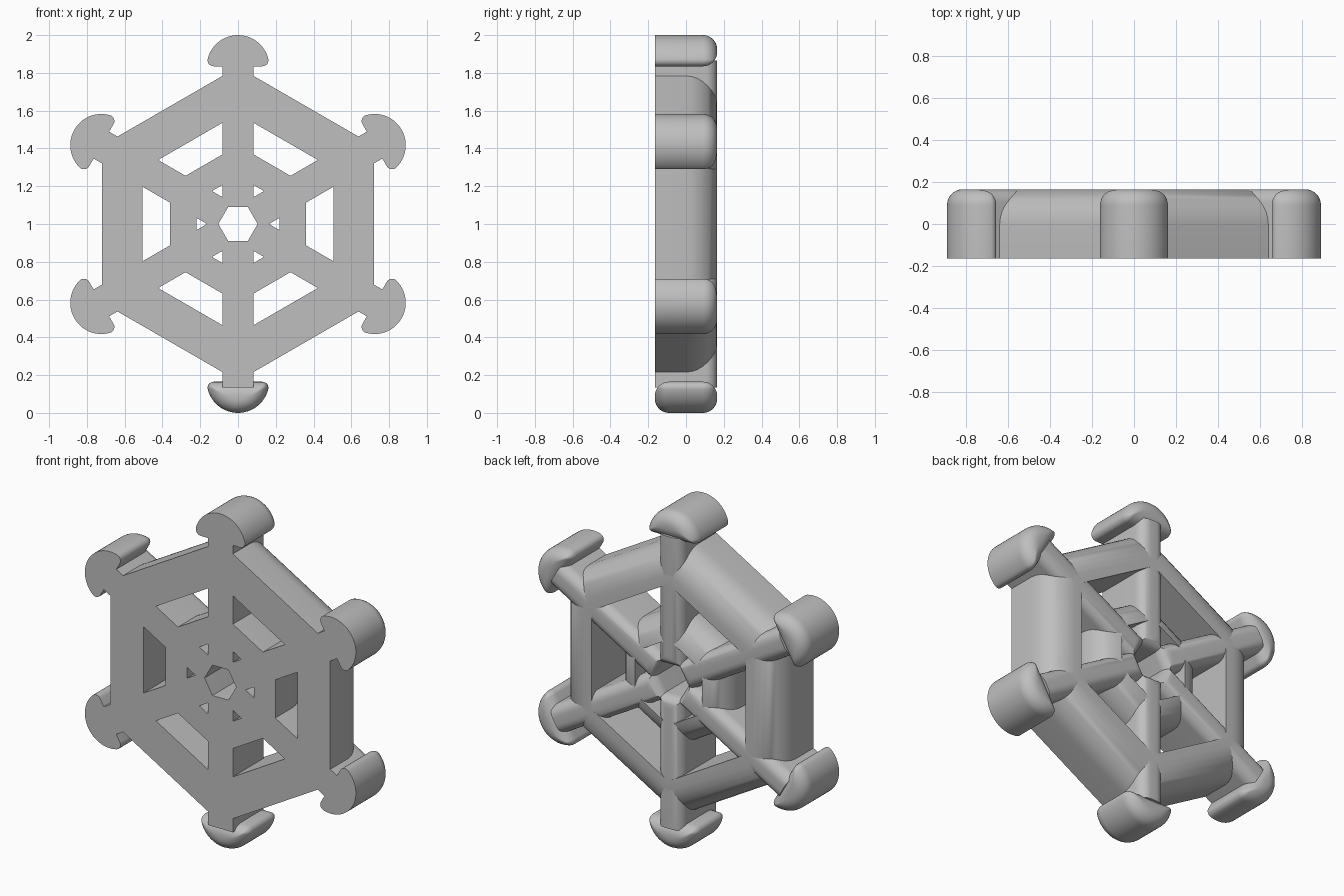
import bpy, bmesh
from math import sin, cos, pi, sqrt, asin, radians

cube = bpy.data.objects.get("Cube")
if cube:
    bpy.data.objects.remove(cube, do_unlink=True)

HALF = 0.165        # half of the depth
CENTRE_Z = 1.0
ANGLES = [radians(30 + 60 * k) for k in range(6)]
STEPS = 8

grey = bpy.data.materials.new("plain_grey")
grey.use_nodes = True
colour = (0.52, 0.52, 0.52, 1)
grey.diffuse_color = colour
grey.node_tree.nodes["Principled BSDF"].inputs["Base Color"].default_value = colour


def finish(name, bm):
    bmesh.ops.recalc_face_normals(bm, faces=bm.faces)
    mesh = bpy.data.meshes.new(name)
    bm.to_mesh(mesh)
    bm.free()
    mesh.materials.append(grey)
    ob = bpy.data.objects.new(name, mesh)
    bpy.context.scene.collection.objects.link(ob)
    bpy.ops.object.select_all(action='DESELECT')
    ob.select_set(True)
    bpy.context.view_layer.objects.active = ob
    bpy.ops.object.shade_smooth_by_angle(angle=radians(35))


def bridge(bm, a, b):
    for i in range(len(a)):
        j = (i + 1) % len(a)
        bm.faces.new((a[i], a[j], b[j], b[i]))


def quarter(r):
    """Inset and depth along a rounded back edge."""
    turns = [pi / 2 * i / STEPS for i in range(STEPS + 1)]
    return [(r * (1 - cos(t)), HALF - r + r * sin(t)) for t in turns]


def rounded_solid(name, outline, angle, r, round_front=False):
    """Stack inset copies of an outline through the depth, facing outward at angle."""
    layers = quarter(r)
    front = [(o, -y) for o, y in reversed(layers)] if round_front else [(0, -HALF)]
    bm = bmesh.new()
    loops = []
    for inset, y in front + layers:
        loops.append([bm.verts.new((v * cos(angle) - u * sin(angle), y,
                                    CENTRE_Z + v * sin(angle) + u * cos(angle)))
                      for u, v in outline(inset)])
    for a, b in zip(loops, loops[1:]):
        bridge(bm, a, b)
    bm.faces.new(loops[0])
    bm.faces.new(loops[-1])
    finish(name, bm)


def spoke_outline(o):
    w, inner, outer = 0.082 - o, 0.09 + o, 0.865
    return [(-w, inner), (w, inner), (w, outer), (-w, outer)]


def cap_outline(o):
    """Half disc with small rounded corners on its flat inner side."""
    c = max(0.032 - o, 0.006)
    base, r = 0.835, 0.165 - o
    cx, cy = sqrt((r - c) ** 2 - (o + c) ** 2), o + c
    phi = asin(cy / (r - c))
    half = []
    for i in range(7):
        t = -pi / 2 + (phi + pi / 2) * i / 6
        half.append((cx + c * cos(t), base + cy + c * sin(t)))
    for i in range(1, 13):
        t = phi + (pi / 2 - phi) * i / 12
        half.append((r * cos(t), base + r * sin(t)))
    return half + [(-u, v) for u, v in reversed(half[:-1])]


def hex_ring(name, inner, outer, r):
    """Hexagonal ring, straight inside, with its outer back edge rounded."""
    section = [(inner, -HALF), (outer, -HALF)]
    section += [(outer - o, y) for o, y in quarter(r) if outer - o > inner + 0.001]
    section.append((inner, min(HALF, section[-1][1] + 0.002)))
    bm = bmesh.new()
    loops = [[bm.verts.new((d / cos(pi / 6) * cos(a), y,
                            CENTRE_Z + d / cos(pi / 6) * sin(a)))
              for d, y in section] for a in ANGLES]
    for k in range(6):
        bridge(bm, loops[k], loops[(k + 1) % 6])
    finish(name, bm)


# Rings
hex_ring("outer_ring", 0.505, 0.72, 0.165)
hex_ring("inner_ring", 0.22, 0.36, 0.165)

# Spokes and their end caps; the lowest cap is rounded on both sides
for k, a in enumerate(ANGLES):
    rounded_solid(f"spoke_{k + 1}", spoke_outline, a, 0.062)
    rounded_solid(f"end_cap_{k + 1}", cap_outline, a, 0.075, round_front=(k == 4))
